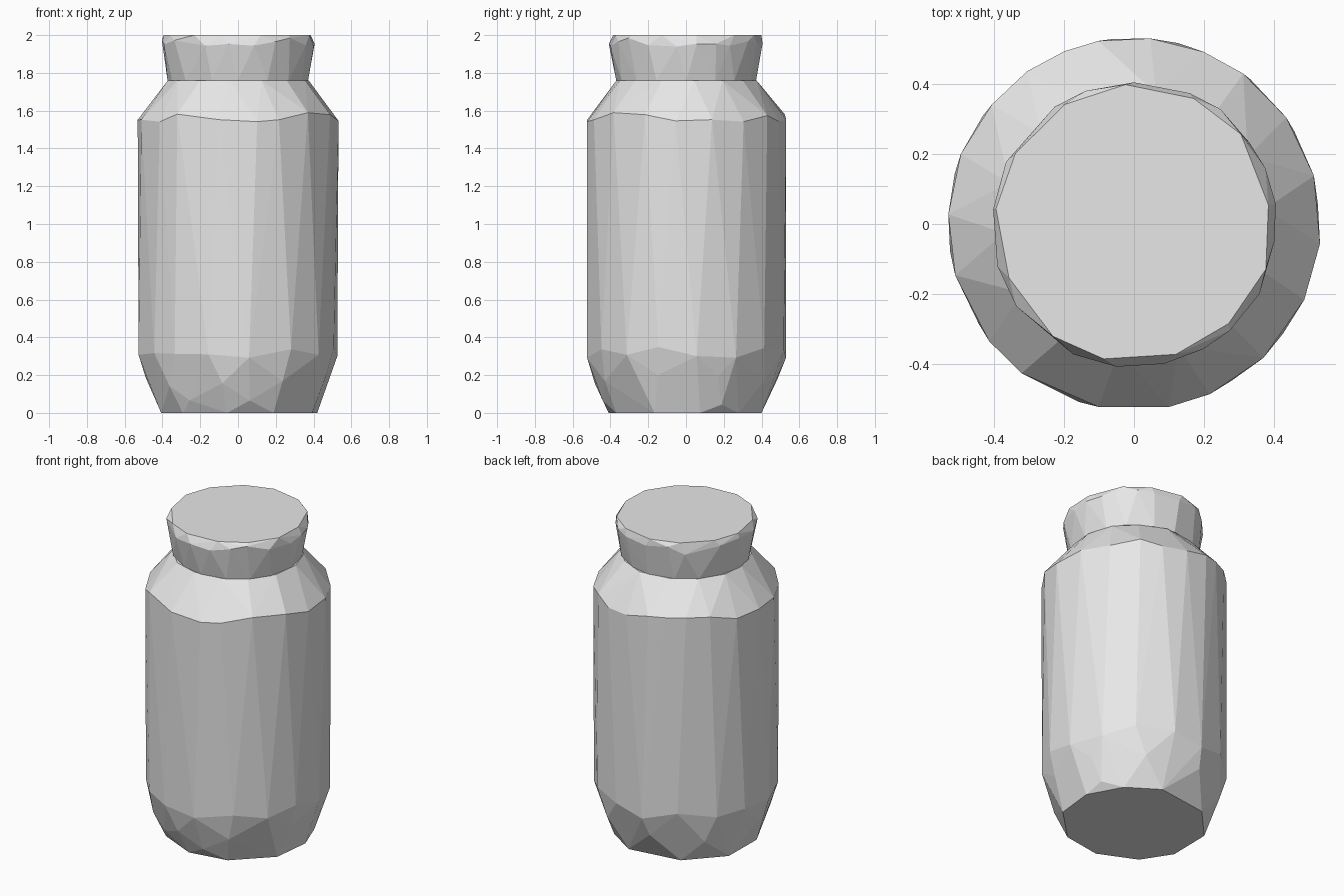
import bpy, bmesh, random
from math import sin, cos, radians

random.seed(4)
cube = bpy.data.objects.get("Cube")
if cube:
    bpy.data.objects.remove(cube, do_unlink=True)

GREY = (0.8, 0.8, 0.8, 1.0)
grey = bpy.data.materials.new("plain grey")
grey.use_nodes = True
grey.diffuse_color = GREY
grey.node_tree.nodes["Principled BSDF"].inputs["Base Color"].default_value = GREY


def ring(angles, radius, z, z_jitter=0.0, r_jitter=0.0):
    """Points around the axis with a little uneven, hand-cut variation."""
    points = []
    for a in angles:
        r = radius + random.uniform(-r_jitter, r_jitter)
        points.append((r * cos(radians(a)), r * sin(radians(a)),
                       z + random.uniform(-z_jitter, z_jitter)))
    return points


def even(count, start=0.0, wobble=3.0):
    return [start + 360 * i / count + random.uniform(-wobble, wobble)
            for i in range(count)]


def faceted(name, points):
    """Wrap the rings in a flat-shaded faceted skin."""
    bm = bmesh.new()
    for p in points:
        bm.verts.new(p)
    result = bmesh.ops.convex_hull(bm, input=bm.verts[:])
    spare = {g for key in ("geom_interior", "geom_unused") for g in result[key]
             if isinstance(g, bmesh.types.BMVert)}
    bmesh.ops.delete(bm, geom=list(spare), context='VERTS')
    bmesh.ops.dissolve_limit(bm, angle_limit=radians(1.0),
                             verts=bm.verts[:], edges=bm.edges[:])
    bmesh.ops.recalc_face_normals(bm, faces=bm.faces[:])
    mesh = bpy.data.meshes.new(name)
    bm.to_mesh(mesh)
    bm.free()
    mesh.materials.append(grey)
    obj = bpy.data.objects.new(name, mesh)
    bpy.context.collection.objects.link(obj)
    return obj


# Jar body: chamfered base, straight wall, sloping shoulder
wall = [85, 68, 54, 35, 15, -6, -24, -46, -66, -79,
        -101, -127, -141, -164, 177, 158, 140, 125, 112, 101]
base = [42, 73, 121, 160, 197, 226, 262, 297, 337, 10]
faceted("jar_body",
        ring(base, 0.42, 0.0, 0.0, 0.01)
        + ring([-82, 150, 25, 235], 0.445, 0.06, 0.02)
        + ring(even(9, 20), 0.49, 0.17, 0.03)
        + ring(even(16, 8), 0.53, 0.32, 0.03, 0.003)
        + ring(wall, 0.533, 1.565, 0.025, 0.002)
        + ring(even(14, 5), 0.375, 1.76, 0.0, 0.004))

# Lid: flares outward from the neck, with a slightly bevelled flat top
rim = [90, 67, 53, 35, 23, 8, -7, -29, -48, -61,
       -78, -97, -115, -145, -163, 174, 154, 124, 110]
faceted("lid",
        ring(even(16, 0), 0.372, 1.76, 0.0, 0.004)
        + ring(rim, 0.408, 1.955, 0.03, 0.004)
        + ring(even(13, 10), 0.394, 2.0, 0.0, 0.006))
